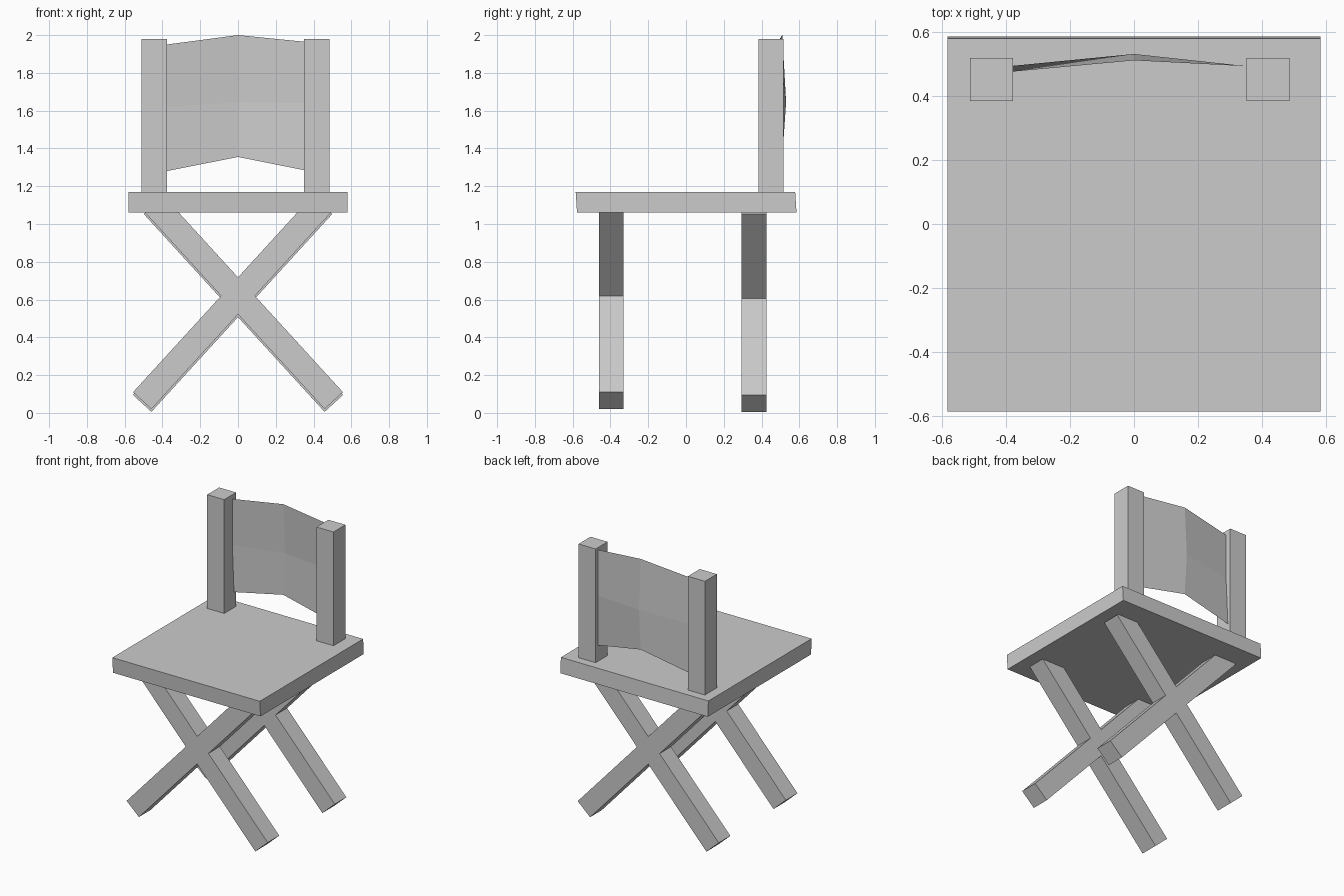
import bpy
import bmesh
from math import cos, sin, atan2
from mathutils import Matrix, Vector

default = bpy.data.objects.get("Cube")
if default:
    bpy.data.objects.remove(default, do_unlink=True)

grey = bpy.data.materials.new("plain grey")
grey.use_nodes = True
COLOUR = (0.6, 0.6, 0.6, 1)
grey.diffuse_color = COLOUR
grey.node_tree.nodes["Principled BSDF"].inputs["Base Color"].default_value = COLOUR


def add_object(name, bm):
    mesh = bpy.data.meshes.new(name)
    bm.to_mesh(mesh)
    bm.free()
    mesh.materials.append(grey)
    obj = bpy.data.objects.new(name, mesh)
    bpy.context.collection.objects.link(obj)
    return obj


def box(name, centre, size, turn=0):
    """Box with a given size, turned about the y axis."""
    bm = bmesh.new()
    bmesh.ops.create_cube(bm, size=1, matrix=Matrix.Translation(centre)
                          @ Matrix.Rotation(turn, 4, 'Y')
                          @ Matrix.Diagonal((*size, 1)))
    return add_object(name, bm)


# Seat slab, its underside shifted slightly back
seat = box("seat", (0, -0.003, 1.115), (1.162, 1.162, 0.11))
for v in seat.data.vertices:
    if v.co.z < 1.115:
        v.co.y += 0.007

# Two crossed pairs of legs, each leg running from foot to seat
for row, y, drop in (("front", -0.395, 0), ("back", 0.36, 0.015)):
    for side, s in (("left", 1), ("right", -1)):
        foot = Vector((0.507 * s, y, 0.065 - drop))
        top = Vector((-0.45 * s, y, 1.112 - drop))
        run = top - foot
        box(f"{row}_{side}_leg", (foot + top) / 2, (0.132, 0.13, run.length),
            atan2(run.x, run.z))

# Back posts
for side, x in (("left", 0.417), ("right", -0.444)):
    box(f"{side}_back_post", (x, 0.45, 1.57), (0.134, 0.134, 0.82))

# Backrest sheet: rows of (y, z) for its right, middle and left columns
bm = bmesh.new()
rows = (((0.493, 1.28), (0.51, 1.355), (0.492, 1.285)),
        ((0.475, 1.62), (0.53, 1.645), (0.492, 1.64)),
        ((0.475, 1.95), (0.51, 2.0), (0.492, 1.965)))
grid = [[bm.verts.new((x, y, z)) for x, (y, z) in zip((-0.378, 0, 0.351), row)]
        for row in rows]
for low, high in zip(grid, grid[1:]):
    for i in range(2):
        bm.faces.new((low[i], low[i + 1], high[i + 1], high[i]))
add_object("backrest", bm)
